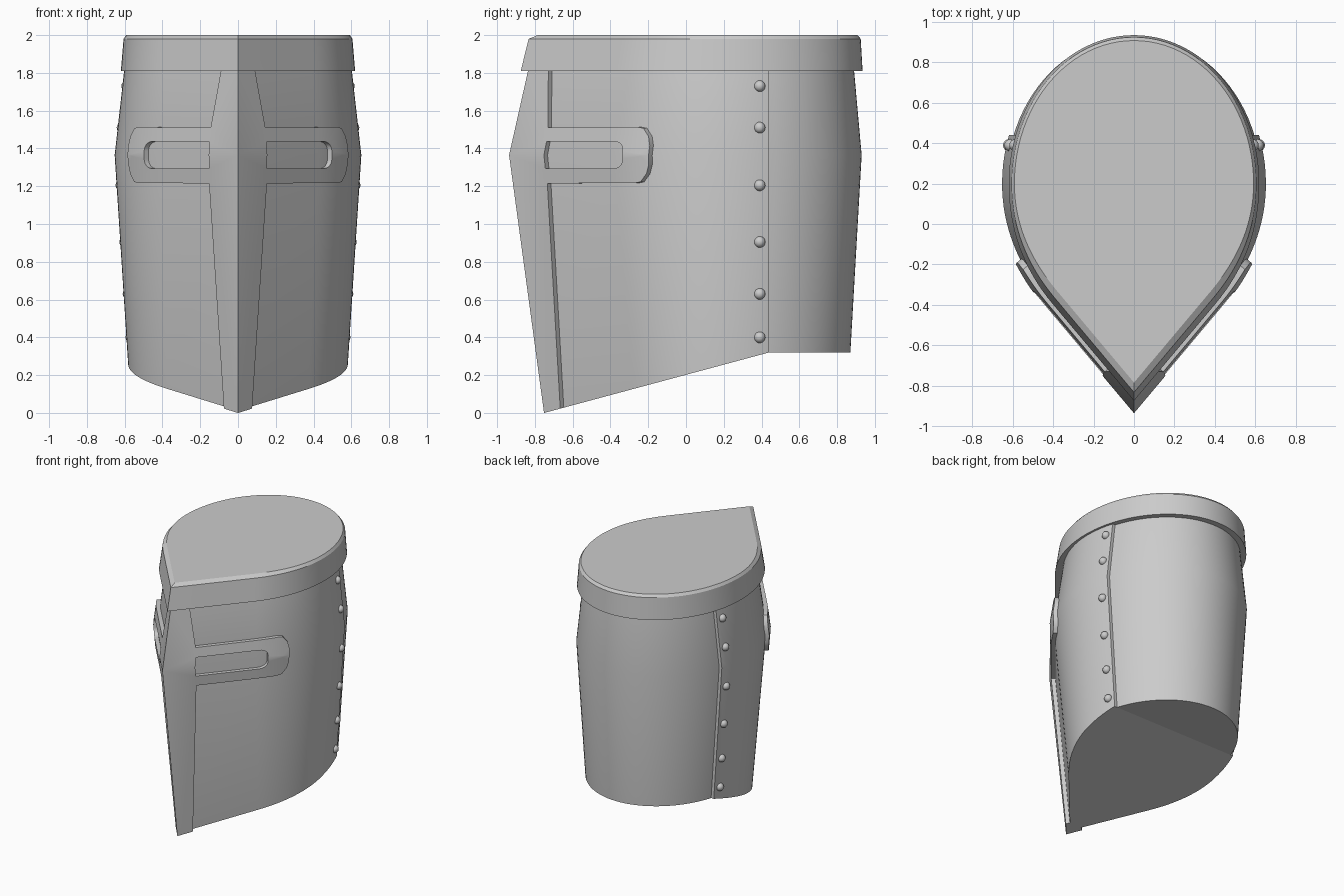
import bpy, bmesh, math
from mathutils import Vector

if "Cube" in bpy.data.objects:
    bpy.data.objects.remove(bpy.data.objects["Cube"])

SLOPE = 1.19                      # run of the flat cheeks, dy/dx
NORMAL = Vector((0.766, -0.643, 0))
MID, YC = 1.365, 0.2              # widest height, centre of the round back
SLANT_N = Vector((0, -0.32, 1.19)).normalized()
SLANT_P = Vector((0, -0.75, 0))

steel = bpy.data.materials.new("steel_grey")
steel.diffuse_color = (0.6, 0.6, 0.6, 1)
steel.use_nodes = True
steel.node_tree.nodes["Principled BSDF"].inputs["Base Color"].default_value = steel.diffuse_color


def finish(bm, name):
    bmesh.ops.recalc_face_normals(bm, faces=bm.faces[:])
    me = bpy.data.meshes.new(name)
    bm.to_mesh(me)
    bm.free()
    ob = bpy.data.objects.new(name, me)
    bpy.context.collection.objects.link(ob)
    me.materials.append(steel)
    bpy.ops.object.select_all(action='DESELECT')
    ob.select_set(True)
    bpy.context.view_layer.objects.active = ob
    bpy.ops.object.shade_smooth_by_angle(angle=math.radians(28))
    return ob


def dims(z, off=0.0):
    """half width, back y and tip y of the shell at a height"""
    lo, mid, hi = (0.565, 0.874, -0.705), (0.653, 0.952, -0.89), (0.603, 0.912, -0.79)
    a, b, t = (lo, mid, z / MID) if z <= MID else (mid, hi, (z - MID) / (1.81 - MID))
    w, yb, tip = [p + (q - p) * t for p, q in zip(a, b)]
    return w + off, yb + off, tip - off / 0.643


def half_outline(w, yb, tip):
    """teardrop from the front tip round to the back"""
    p0, p1 = Vector((w, YC)), Vector((w, tip + SLOPE * w))
    p2 = Vector((0, tip)).lerp(p1, 0.65)
    pts = [Vector((0, tip))]
    for i in range(17):
        t = i / 16
        pts.append(p2.lerp(p1, t).lerp(p1.lerp(p0, t), t))
    for i in range(1, 25):
        a = math.pi / 2 * i / 24
        pts.append(Vector((w * math.cos(a), YC + (yb - YC) * math.sin(a))))
    pts[-1].x = 0
    return pts


def loft(levels):
    """closed solid through (z, dims) levels"""
    bm = bmesh.new()
    rings = []
    for z, d in levels:
        h = half_outline(*d)
        pts = h + [Vector((-p.x, p.y)) for p in h[-2:0:-1]]
        rings.append([bm.verts.new((p.x, p.y, z)) for p in pts])
    n = len(rings[0])
    for a, b in zip(rings, rings[1:]):
        for i in range(n):
            bm.faces.new((a[i], a[(i + 1) % n], b[(i + 1) % n], b[i]))
    bm.faces.new(rings[0][::-1])
    bm.faces.new(rings[-1])
    return bm


def cut(bm, co, no):
    """remove the side the normal points away from and close the cut"""
    r = bmesh.ops.bisect_plane(bm, geom=bm.verts[:] + bm.edges[:] + bm.faces[:],
                               plane_co=co, plane_no=no, clear_inner=True)
    edges = [e for e in r['geom_cut'] if isinstance(e, bmesh.types.BMEdge)]
    bmesh.ops.holes_fill(bm, edges=edges, sides=0)


# front shell with slanted lower edge
bm = loft([(z, dims(z)) for z in (-0.2, MID, 1.83)])
cut(bm, SLANT_P, SLANT_N)
cut(bm, (0, 0.44, 0), (0, -1, 0))
finish(bm, "front_shell")

# back plate, tucked slightly under the front shell
bm = loft([(z, dims(z, -0.022)) for z in (0.2, MID, 1.83)])
cut(bm, (0, 0, 0.32), (0, 0, 1))
cut(bm, (0, 0.438, 0), (0, 1, 0))
finish(bm, "back_plate")

# cap with flared rim
bm = loft([(1.81, (0.62, 0.935, -0.875)), (1.98, (0.606, 0.925, -0.833)),
           (2.0, (0.592, 0.908, -0.785))])
finish(bm, "top_cap")


# raised cross plate with eye slots
def front_y(x, z):
    pts = half_outline(*dims(z, 0.03))[:18]
    for a, b in zip(pts, pts[1:]):
        if x <= b.x:
            return a.y + (b.y - a.y) * (x - a.x) / max(b.x - a.x, 1e-6)
    return pts[-1].y


def end_arc(x0, dx, h, s, n, p):
    """rounded end from the corner to the middle height"""
    return [(x0 + dx * math.sin(math.pi / 2 * i / n) ** p,
             MID + s * h * math.cos(math.pi / 2 * i / n) ** p) for i in range(n + 1)]


bm = bmesh.new()
for s, bar in ((-1, [(0, -0.2), (0.06, -0.2), (0.153, 1.215)]),
               (1, [(0, 1.83), (0.087, 1.83), (0.145, 1.51)])):
    outer = [(0.53, MID + s * 0.148), (0.549, MID + s * 0.142), (0.57, MID + s * 0.1),
             (0.581, MID + s * 0.05), (0.585, MID)]
    slot = end_arc(0.445, 0.053, 0.072, s, 8, 0.75)[::-1]
    poly = bar + outer + slot + [(0.153, MID + s * 0.072), (0.155, MID), (0, MID)]
    bm.faces.new([bm.verts.new((x, 0, z)) for x, z in poly])
bmesh.ops.remove_doubles(bm, verts=bm.verts[:], dist=0.0005)
bmesh.ops.triangulate(bm, faces=bm.faces[:])
for i in range(10):
    bmesh.ops.bisect_plane(bm, geom=bm.verts[:] + bm.edges[:] + bm.faces[:],
                           plane_co=(0.38 + i * 0.02, 0, 0), plane_no=(1, 0, 0))
bmesh.ops.mirror(bm, geom=bm.verts[:] + bm.edges[:] + bm.faces[:], axis='X', merge_dist=0.0005)
for v in bm.verts:
    v.co.y = front_y(abs(v.co.x), v.co.z)
bmesh.ops.recalc_face_normals(bm, faces=bm.faces[:])
ext = bmesh.ops.extrude_face_region(bm, geom=bm.faces[:], use_keep_orig=True)
for v in ext['geom']:
    if isinstance(v, bmesh.types.BMVert):
        if abs(v.co.x) < 0.001:
            v.co.y += 0.036 / 0.643
        else:
            v.co -= 0.036 * Vector((math.copysign(NORMAL.x, v.co.x), NORMAL.y, 0))
cut(bm, SLANT_P, SLANT_N)
finish(bm, "cross_plate")

# rivets along both seams
for side, label in ((1, "right"), (-1, "left")):
    bm = bmesh.new()
    for z in (1.73, 1.51, 1.205, 0.905, 0.63, 0.4):
        w, yb, _ = dims(z)
        x = w * math.sqrt(1 - ((0.39 - YC) / (yb - YC)) ** 2)
        r = bmesh.ops.create_uvsphere(bm, u_segments=16, v_segments=10, radius=0.03)
        bmesh.ops.translate(bm, verts=r['verts'], vec=(side * (x - 0.003), 0.39, z))
    finish(bm, "rivets_" + label)
